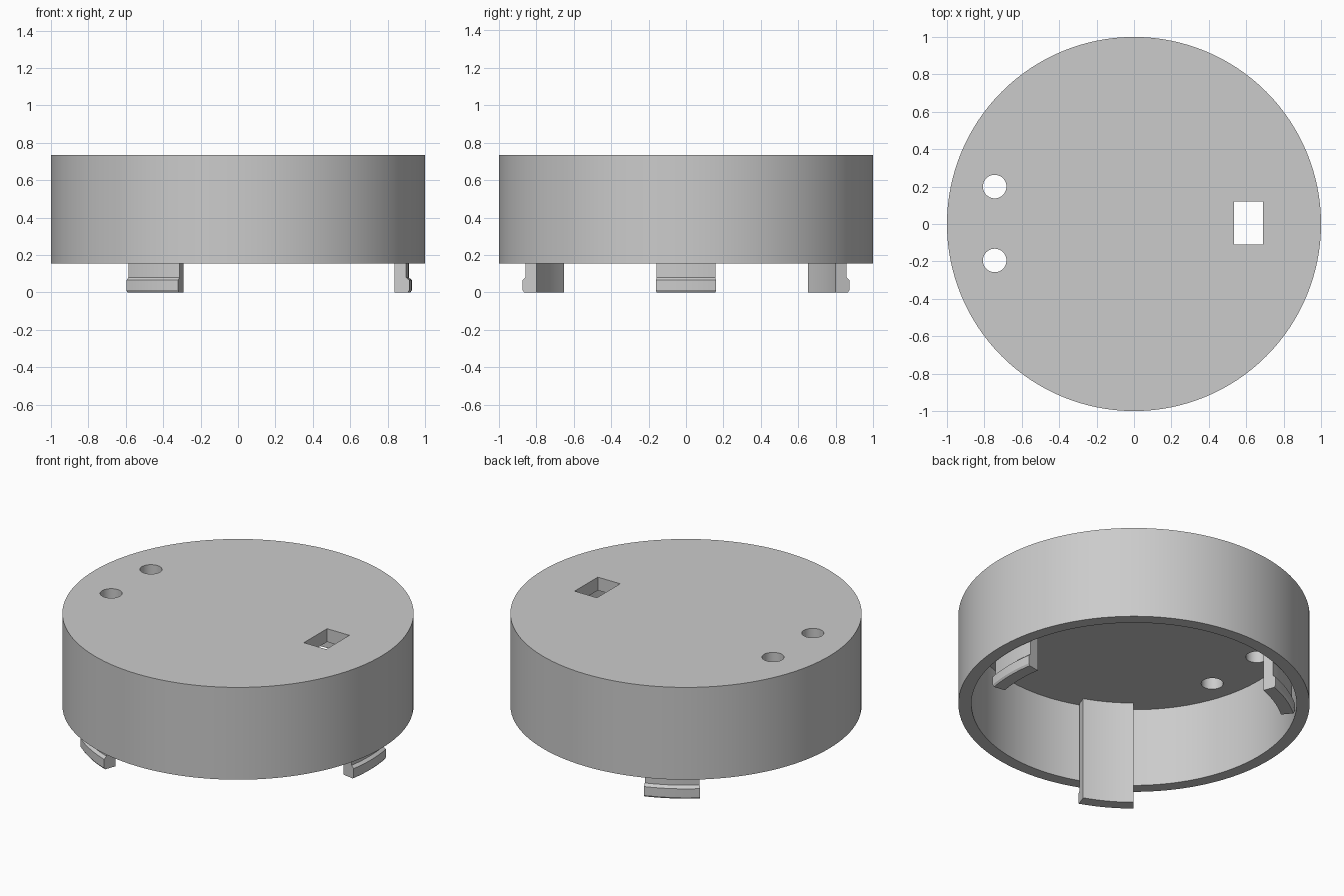
import bpy
import bmesh
from math import sin, cos, radians

old = bpy.data.objects.get("Cube")
if old:
    bpy.data.objects.remove(old, do_unlink=True)

RIM, CEILING, TOP = 0.155, 0.652, 0.735

grey = bpy.data.materials.new("plain grey")
grey.use_nodes = True
grey.diffuse_color = (0.6, 0.6, 0.6, 1)
grey.node_tree.nodes["Principled BSDF"].inputs["Base Color"].default_value = (0.6, 0.6, 0.6, 1)


def cylinder(name, x, y, radius, low, high, sides):
    bpy.ops.mesh.primitive_cylinder_add(vertices=sides, radius=radius, depth=high - low,
                                        location=(x, y, (low + high) / 2))
    bpy.context.object.name = name
    return bpy.context.object


def smooth(obj):
    bpy.ops.object.select_all(action="DESELECT")
    obj.select_set(True)
    bpy.context.view_layer.objects.active = obj
    bpy.ops.object.shade_smooth_by_angle(angle=radians(25))


def cut(obj, cutter):
    cutter.hide_render = True
    mod = obj.modifiers.new("cut", "BOOLEAN")
    mod.operation = "DIFFERENCE"
    mod.solver = "EXACT"
    mod.object = cutter
    bpy.context.view_layer.objects.active = obj
    bpy.ops.object.modifier_apply(modifier=mod.name)
    bpy.data.objects.remove(cutter, do_unlink=True)


# Round cap, hollow from below
cap = cylinder("cap_shell", 0, 0, 1, RIM, TOP, 128)
cap.data.materials.append(grey)
cut(cap, cylinder("cavity", 0, 0, 0.926, -0.2, CEILING, 128))

# Two round holes and a rectangular slot through the top
for y in (0.2, -0.195):
    cut(cap, cylinder("round_hole", -0.745, y, 0.063, 0.5, 0.9, 40))
bpy.ops.mesh.primitive_cube_add(size=1, location=(0.6125, 0.005, 0.7))
slot = bpy.context.object
slot.scale = (0.155, 0.23, 0.4)
bpy.context.view_layer.update()
cut(cap, slot)
smooth(cap)

# Snap clips: radius and height profile swept through a short arc
PROFILE = [(0.85, 0), (0.922, 0), (0.93, 0.012), (0.93, 0.065), (0.913, 0.08),
           (0.913, CEILING + 0.01), (0.85, CEILING + 0.01)]


def snap_clip(name, middle, half=9.9, steps=10):
    bm = bmesh.new()
    rings = []
    for i in range(steps + 1):
        a = radians(middle - half + 2 * half * i / steps)
        rings.append([bm.verts.new((r * cos(a), r * sin(a), z)) for r, z in PROFILE])
    for a, b in zip(rings, rings[1:]):
        for i in range(len(PROFILE)):
            j = (i + 1) % len(PROFILE)
            bm.faces.new((a[i], a[j], b[j], b[i]))
    bm.faces.new(rings[0])
    bm.faces.new(rings[-1])
    bmesh.ops.recalc_face_normals(bm, faces=bm.faces)
    mesh = bpy.data.meshes.new(name)
    bm.to_mesh(mesh)
    bm.free()
    mesh.materials.append(grey)
    obj = bpy.data.objects.new(name, mesh)
    bpy.context.collection.objects.link(obj)
    smooth(obj)


for name, angle in (("left_clip", 0), ("back_right_clip", 120), ("front_right_clip", 240)):
    snap_clip(name, angle)
